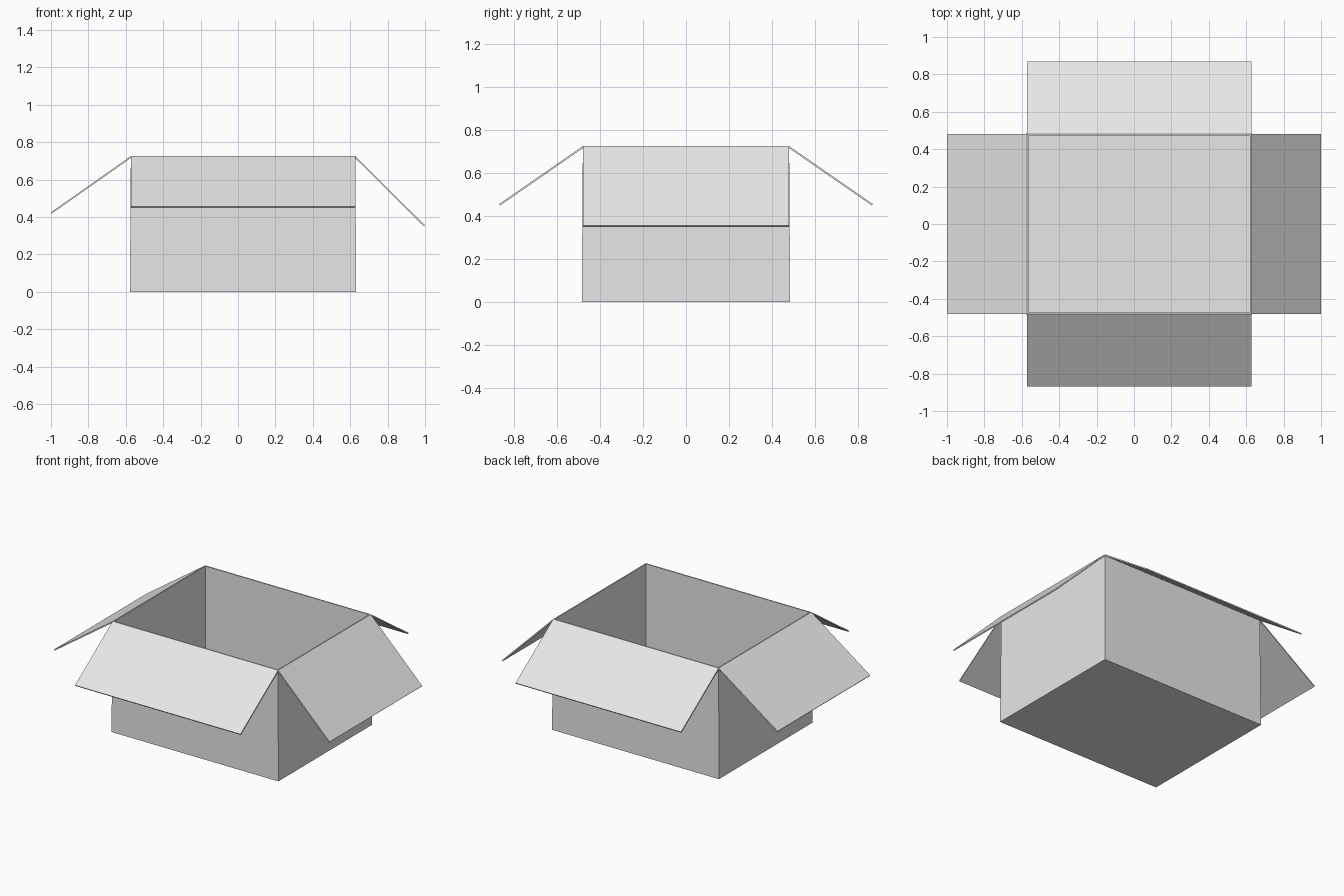
import bpy

cube = bpy.data.objects.get("Cube")
if cube:
    bpy.data.objects.remove(cube, do_unlink=True)

THICK = 0.008
HEIGHT = 0.725
LEFT, RIGHT, DEPTH = -0.573, 0.627, 0.48   # rim
FLARE = 0.005                              # base is slightly wider than the rim

card = bpy.data.materials.new("grey_card")
card.use_nodes = True
colour = (0.8, 0.8, 0.8, 1)
card.diffuse_color = colour
card.node_tree.nodes["Principled BSDF"].inputs["Base Color"].default_value = colour


def sheet(name, verts, faces):
    """Card sheet, thickened behind its outward faces."""
    mesh = bpy.data.meshes.new(name)
    mesh.from_pydata(verts, [], faces)
    mesh.materials.append(card)
    obj = bpy.data.objects.new(name, mesh)
    bpy.context.collection.objects.link(obj)
    mod = obj.modifiers.new("thickness", "SOLIDIFY")
    mod.thickness = THICK
    mod.offset = -1
    mod.use_even_offset = True
    return obj


def ring(grow, z):
    x0, x1, y = LEFT - grow, RIGHT + grow, DEPTH + grow
    return [(x0, -y, z), (x1, -y, z), (x1, y, z), (x0, y, z)]


# Open box: floor and four walls
base, rim = ring(FLARE, 0), ring(0, HEIGHT)
walls = [(i, (i + 1) % 4, (i + 1) % 4 + 4, i + 4) for i in range(4)]
sheet("box_body", base + rim, [(3, 2, 1, 0)] + walls)

# Folded-out flaps: name, reach in x, reach in y, drop
flaps = [
    ("front_flap", 0, -0.39, 0.27),
    ("left_flap", 0.373, 0, 0.37),
    ("back_flap", 0, 0.39, 0.27),
    ("right_flap", -0.427, 0, 0.30),
]
for i, (name, dx, dy, drop) in enumerate(flaps):
    a, b = rim[i], rim[(i + 1) % 4]
    tips = [(x + dx, y + dy, z - drop) for x, y, z in (b, a)]
    sheet(name, [a, b] + tips, [(3, 2, 1, 0)])
    # top side must face up and outward
    mesh = bpy.data.objects[name].data
    if mesh.polygons[0].normal.z < 0:
        mesh.flip_normals()
